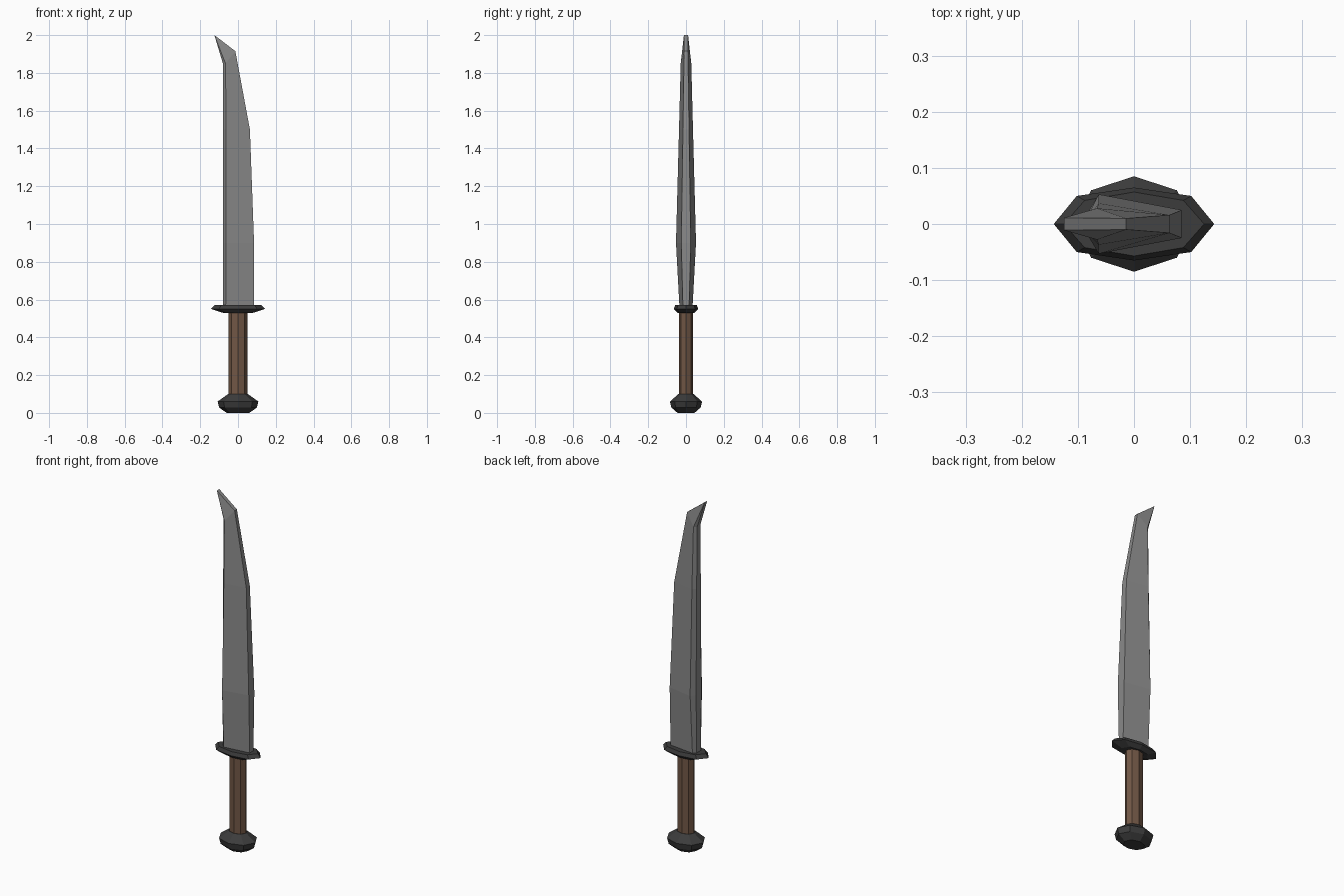
import bpy, bmesh, math

if "Cube" in bpy.data.objects:
    bpy.data.objects.remove(bpy.data.objects["Cube"])


def material(name, rgb):
    m = bpy.data.materials.new(name)
    m.diffuse_color = (*rgb, 1)
    m.use_nodes = True
    m.node_tree.nodes["Principled BSDF"].inputs["Base Color"].default_value = m.diffuse_color
    return m


steel = material("steel", (0.25, 0.25, 0.25))
iron = material("dark iron", (0.045, 0.045, 0.045))
wood = material("brown wood", (0.165, 0.095, 0.06))


def loft(name, rings, mat):
    """Skin a closed solid through rings with equal point counts."""
    bm = bmesh.new()
    loops = [[bm.verts.new(p) for p in r] for r in rings]
    n = len(loops[0])
    for a, b in zip(loops, loops[1:]):
        for i in range(n):
            j = (i + 1) % n
            bm.faces.new((a[i], a[j], b[j], b[i]))
    bm.faces.new(loops[0][::-1])
    bm.faces.new(loops[-1])
    bmesh.ops.remove_doubles(bm, verts=bm.verts, dist=0.0005)
    bmesh.ops.recalc_face_normals(bm, faces=bm.faces)
    me = bpy.data.meshes.new(name)
    bm.to_mesh(me)
    bm.free()
    me.materials.append(mat)
    ob = bpy.data.objects.new(name, me)
    bpy.context.collection.objects.link(ob)
    return ob


def octagon(rx, ry, z):
    return [(rx * math.cos(i * math.pi / 4), ry * math.sin(i * math.pi / 4), z)
            for i in range(8)]


def guard_ring(end, corner, cy, mid, z):
    half = [(end, 0), (corner, cy), (0, mid), (-corner, cy)]
    return [(x, y, z) for x, y in half + [(-x, -y) for x, y in half]]


def blade_ring(back, ridge, edge):
    """Each argument is (x, half thickness, z)."""
    half = [edge, ridge, back]
    return ([(x, y, z) for x, y, z in half]
            + [(x, -y, z) for x, y, z in reversed(half)])


# Pommel and grip
loft("pommel", [octagon(0.06, 0.045, 0.0), octagon(0.1, 0.077, 0.028),
                octagon(0.108, 0.085, 0.06), octagon(0.052, 0.04, 0.1)], iron)
loft("grip", [octagon(0.05, 0.038, 0.09), octagon(0.05, 0.038, 0.54)], wood)

# Cross guard with pointed ends
loft("guard", [guard_ring(0.08, 0.06, 0.035, 0.045, 0.53),
               guard_ring(0.143, 0.102, 0.05, 0.065, 0.55),
               guard_ring(0.125, 0.088, 0.042, 0.057, 0.57)], iron)

# Blade: thick ridge near the back, narrow flat edge, swept tip
tip = (-0.125, 0.011, 2.0)
loft("blade", [
    blade_ring((-0.08, 0.018, 0.55), (-0.065, 0.034, 0.55), (0.085, 0.016, 0.55)),
    blade_ring((-0.08, 0.024, 0.9), (-0.063, 0.053, 0.9), (0.085, 0.025, 0.9)),
    blade_ring((-0.08, 0.019, 1.5), (-0.063, 0.037, 1.5), (0.063, 0.016, 1.5)),
    blade_ring((-0.08, 0.014, 1.85), (-0.066, 0.028, 1.85), (-0.014, 0.01, 1.915)),
    blade_ring(tip, tip, tip)], steel)
